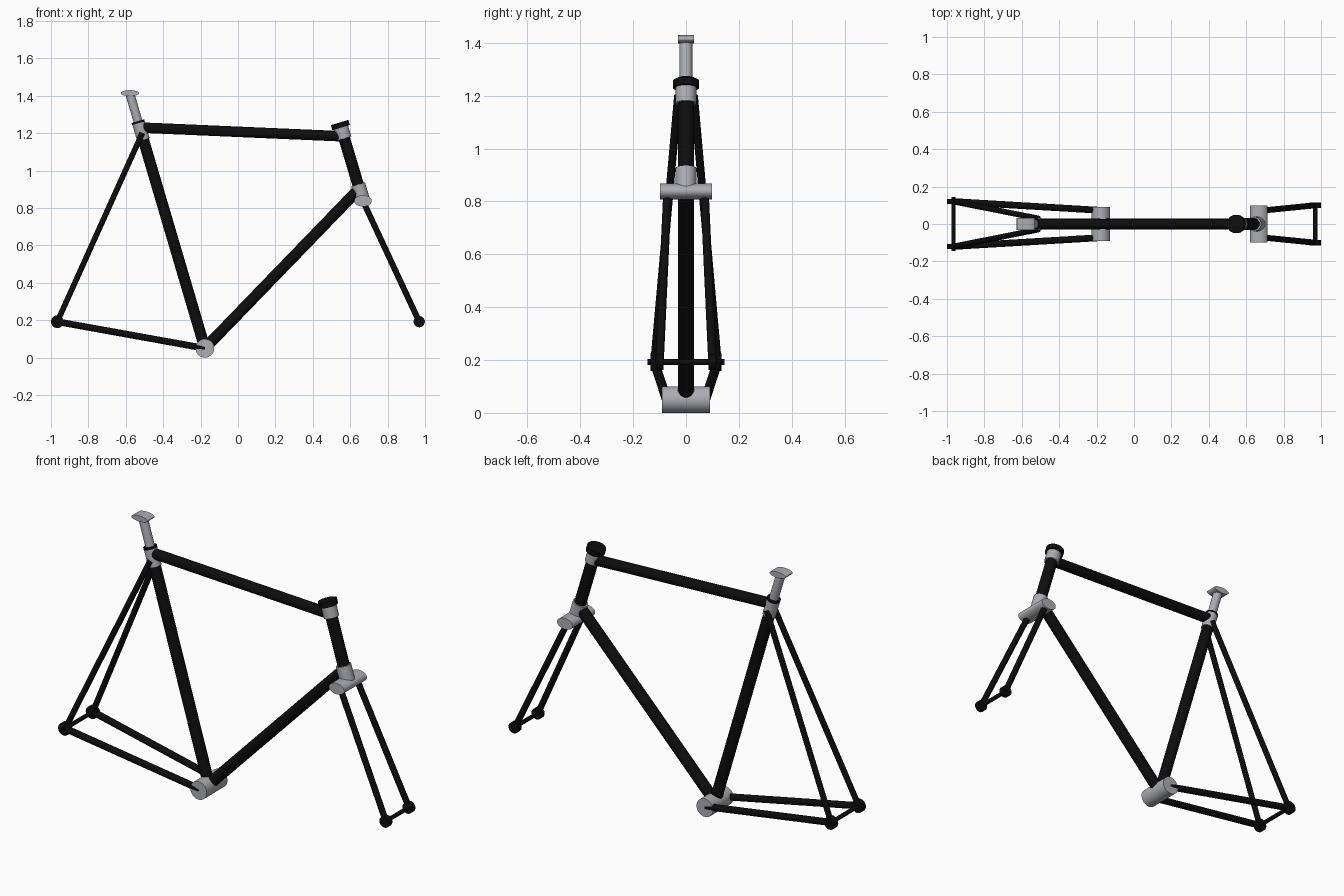
import bpy
import math
from mathutils import Vector

cube = bpy.data.objects.get("Cube")
if cube:
    bpy.data.objects.remove(cube, do_unlink=True)


def make_material(name, color):
    mat = bpy.data.materials.new(name)
    mat.use_nodes = True
    mat.diffuse_color = color
    mat.node_tree.nodes["Principled BSDF"].inputs["Base Color"].default_value = color
    return mat


BLACK = make_material("black paint", (0.004, 0.004, 0.004, 1))
SILVER = make_material("brushed silver", (0.41, 0.42, 0.45, 1))


def tube(name, start, end, radius, mat, squash=1.0):
    """Closed cylinder between two points; squash flattens its section along one axis."""
    a, b = Vector(start), Vector(end)
    axis = b - a
    bpy.ops.mesh.primitive_cylinder_add(vertices=32, radius=radius, depth=axis.length,
                                        location=(a + b) / 2)
    obj = bpy.context.object
    obj.name = name
    obj.rotation_euler = axis.to_track_quat('Z', 'Y').to_euler()
    obj.scale = (1, squash, 1)
    bpy.ops.object.transform_apply(location=False, rotation=True, scale=True)
    bpy.ops.object.shade_smooth_by_angle(angle=math.radians(35))
    obj.data.materials.append(mat)
    return obj


def cross_tube(name, x, z, half, radius, mat):
    """Cylinder lying across the frame."""
    return tube(name, (x, -half, z), (x, half, z), radius, mat)


def oval_bar(name, x, z, half, rx, rz, tilt=0.0):
    """Oval-section bar lying across the frame."""
    obj = cross_tube(name, x, z, half, 1, SILVER)
    obj.scale = (rx, 1, rz)
    obj.rotation_euler = (0, tilt, 0)
    bpy.ops.object.transform_apply(location=False, rotation=True, scale=True)


def along(a, b, t):
    return Vector(a).lerp(Vector(b), t)


# Key points of the frame
BRACKET = (-0.177, 0, 0.05)
SEAT_TOP = (-0.578, 0, 1.41)
HEAD_TOP = (0.543, 0, 1.257)
CROWN = (0.668, 0, 0.838)
REAR = (-0.966, 0.192)
FRONT = (0.969, 0.192)

# Main tubes
tube("seat_tube", BRACKET, along(BRACKET, SEAT_TOP, 0.85), 0.03, BLACK)
tube("top_tube", (-0.52, 0, 1.23), (0.566, 0, 1.183), 0.028, BLACK)
tube("down_tube", BRACKET, (0.65, 0, 0.905), 0.03, BLACK)
tube("head_tube", HEAD_TOP, CROWN, 0.031, BLACK)

# Bottom bracket shell
cross_tube("bottom_bracket", BRACKET[0], BRACKET[2], 0.09, 0.05, SILVER)

# Seat lug, clamp ring, post and saddle clamp
tube("seat_lug", along(BRACKET, SEAT_TOP, 0.82), along(BRACKET, SEAT_TOP, 0.885), 0.034, SILVER)
tube("seat_clamp_ring", along(BRACKET, SEAT_TOP, 0.885), along(BRACKET, SEAT_TOP, 0.893), 0.035, BLACK)
tube("seat_post", along(BRACKET, SEAT_TOP, 0.87), SEAT_TOP, 0.024, SILVER)
oval_bar("saddle_clamp", -0.578, 1.414, 0.031, 0.049, 0.016)

# Headset cups and cap
tube("headset_cap", HEAD_TOP, along(HEAD_TOP, CROWN, 0.065), 0.049, BLACK)
tube("upper_head_lug", along(HEAD_TOP, CROWN, 0.06), along(HEAD_TOP, CROWN, 0.205), 0.039, SILVER)
tube("lower_head_lug", along(HEAD_TOP, CROWN, 0.79), CROWN, 0.039, SILVER)
oval_bar("fork_crown", CROWN[0], CROWN[2], 0.098, 0.047, 0.03)

# Paired stays, fork legs and dropouts
for side, label in ((1, "left"), (-1, "right")):
    rear = (REAR[0], side * 0.12, REAR[1])
    front = (FRONT[0], side * 0.1, FRONT[1])
    tube(label + "_chain_stay", rear, (BRACKET[0], side * 0.073, BRACKET[2]), 0.018, BLACK)
    tube(label + "_seat_stay", rear, (-0.512, side * 0.03, 1.2), 0.015, BLACK)
    tube(label + "_fork_leg", (CROWN[0], side * 0.07, CROWN[2]), front, 0.016, BLACK)
    for name, point, radius in (("rear", rear, 0.034), ("front", front, 0.03)):
        offset = Vector((0, 0.014, 0))
        tube(f"{label}_{name}_dropout", Vector(point) - offset, Vector(point) + offset, radius, BLACK)

# Axles
cross_tube("rear_axle", *REAR, 0.145, 0.011, BLACK)
cross_tube("front_axle", *FRONT, 0.116, 0.011, BLACK)
